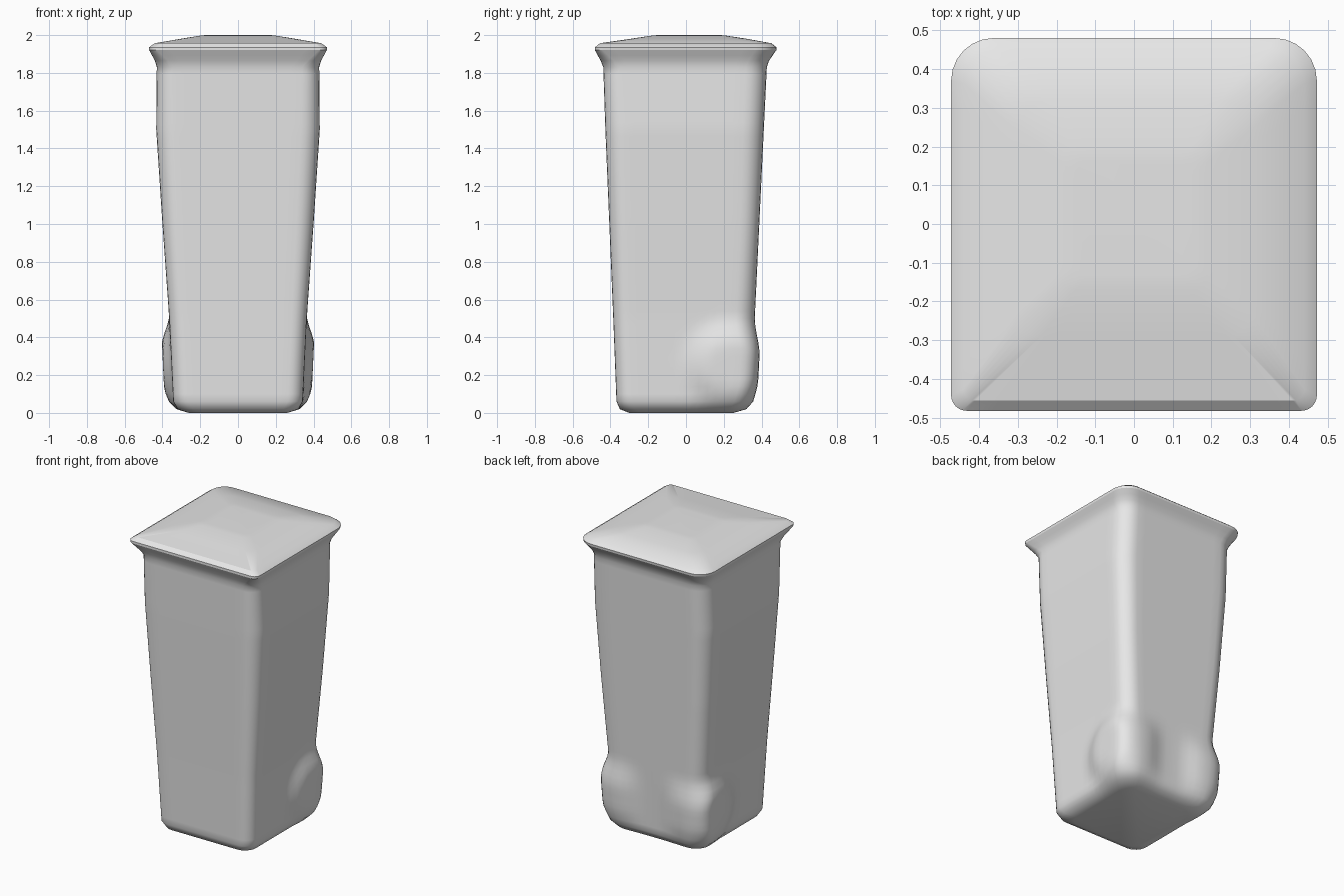
import bpy, bmesh, math
from mathutils import Vector

if "Cube" in bpy.data.objects:
    bpy.data.objects.remove(bpy.data.objects["Cube"], do_unlink=True)

grey = bpy.data.materials.new("plain grey")
grey.use_nodes = True
grey.diffuse_color = (0.8, 0.8, 0.8, 1)
grey.node_tree.nodes["Principled BSDF"].inputs["Base Color"].default_value = (0.8, 0.8, 0.8, 1)


def outline(half_x, front, back, r_front, r_back, z, arc=6, side=12):
    """Rounded rectangle with evenly divided sides."""
    corners = [(half_x, back, r_back, 0), (-half_x, back, r_back, 90),
               (-half_x, front, r_front, 180), (half_x, front, r_front, 270)]
    arcs = []
    for x, y, r, start in corners:
        cx, cy = x - math.copysign(r, x), y - math.copysign(r, y)
        angles = [math.radians(start + 90 * i / arc) for i in range(arc + 1)]
        arcs.append([Vector((cx + r * math.cos(a), cy + r * math.sin(a), z)) for a in angles])
    points = []
    for i, pts in enumerate(arcs):
        following = arcs[(i + 1) % 4][0]
        points += pts + [pts[-1].lerp(following, k / side) for k in range(1, side)]
    return points


def refine(profile, step):
    """Add sections in between so that no two are further apart than step."""
    result = []
    for a, b in zip(profile, profile[1:]):
        n = max(1, math.ceil((b[-1] - a[-1]) / step))
        result += [[p + (q - p) * k / n for p, q in zip(a, b)] for k in range(n)]
    return result + [profile[-1]]


def loft(name, profile, cap_top, angle, reshape=None):
    bm = bmesh.new()
    rings = []
    for section in profile:
        pts = outline(*section)
        rings.append([bm.verts.new(reshape(p) if reshape else p) for p in pts])
    for low, high in zip(rings, rings[1:]):
        for i in range(len(low)):
            j = (i + 1) % len(low)
            bm.faces.new((low[i], low[j], high[j], high[i]))
    bm.faces.new(rings[0][::-1])
    if cap_top:
        bm.faces.new(rings[-1])
    mesh = bpy.data.meshes.new(name)
    bm.to_mesh(mesh)
    bm.free()
    mesh.materials.append(grey)
    obj = bpy.data.objects.new(name, mesh)
    bpy.context.collection.objects.link(obj)
    bpy.ops.object.select_all(action='DESELECT')
    obj.select_set(True)
    bpy.context.view_layer.objects.active = obj
    bpy.ops.object.shade_smooth_by_angle(angle=math.radians(angle))
    return obj


def fade(distance, inner, outer):
    t = min(1, max(0, (outer - distance) / (outer - inner)))
    return t * t * (3 - 2 * t)


def wheel_bulge(p):
    """Swell the lower back corners where the moulded wheels sit."""
    side = fade(math.hypot(p.y - 0.23, p.z - 0.25), 0.11, 0.27)
    rear = fade(abs(p.z - 0.24), 0.06, 0.27) * fade(abs(abs(p.x) - 0.3), 0.06, 0.25)
    if p.y > -0.1 and abs(p.x) > 0.2:
        p.x += math.copysign(0.045 * side * fade(0.36 - abs(p.x), 0.02, 0.16), p.x)
    if p.y > 0.2:
        p.y += 0.035 * rear
    return p


# Tapered body: half width, front, back, front radius, back radius, height
body_profile = [
    (0.26, -0.30, 0.25, 0.08, 0.08, 0.0),
    (0.32, -0.35, 0.315, 0.08, 0.09, 0.02),
    (0.343, -0.368, 0.342, 0.08, 0.10, 0.06),
    (0.364, -0.385, 0.364, 0.08, 0.10, 0.50),
    (0.40, -0.406, 0.388, 0.09, 0.10, 1.0),
    (0.433, -0.427, 0.412, 0.10, 0.11, 1.5),
    (0.430, -0.438, 0.428, 0.09, 0.11, 1.83),
    (0.440, -0.452, 0.440, 0.07, 0.11, 1.865),
    (0.470, -0.482, 0.478, 0.04, 0.11, 1.92),
]
loft("bin_body", refine(body_profile, 0.04), False, 50, wheel_bulge)

# Lid with a bevelled rim and a shallow raised middle
lid_profile = [
    (0.470, -0.482, 0.478, 0.04, 0.11, 1.92),
    (0.472, -0.482, 0.480, 0.04, 0.11, 1.935),
    (0.440, -0.456, 0.452, 0.03, 0.09, 1.957),
    (0.300, -0.290, 0.320, 0.06, 0.08, 1.981),
    (0.190, -0.170, 0.200, 0.04, 0.04, 1.999),
    (0.150, -0.130, 0.160, 0.03, 0.03, 2.0),
]
loft("lid", lid_profile, True, 28)
